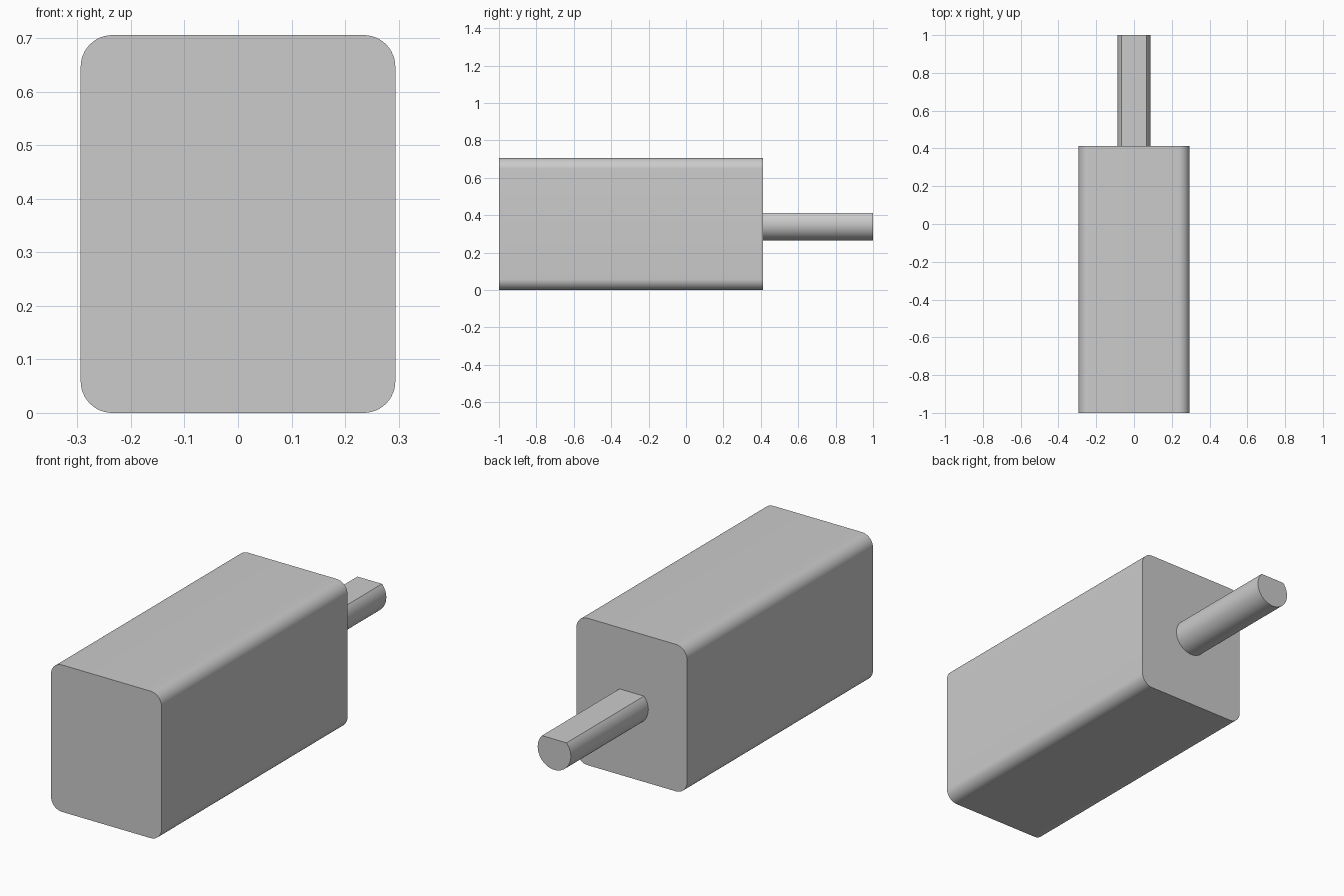
import bpy
import bmesh
from math import asin, cos, pi, radians, sin

cube = bpy.data.objects.get("Cube")
if cube:
    bpy.data.objects.remove(cube, do_unlink=True)

GREY = (0.6, 0.6, 0.6, 1.0)
material = bpy.data.materials.new("light grey")
material.use_nodes = True
material.diffuse_color = GREY
material.node_tree.nodes["Principled BSDF"].inputs["Base Color"].default_value = GREY


def arc(cx, cz, radius, start, end, steps):
    """Points of an arc in the x-z plane."""
    angles = [start + (end - start) * i / steps for i in range(steps + 1)]
    return [(cx + radius * cos(a), cz + radius * sin(a)) for a in angles]


def extrude_profile(name, profile, y_front, y_back):
    """Solid prism from an x-z profile, with smooth rounds and sharp ends."""
    bm = bmesh.new()
    face = bm.faces.new([bm.verts.new((x, y_front, z)) for x, z in profile])
    moved = bmesh.ops.extrude_face_region(bm, geom=[face], use_keep_orig=True)
    verts = [g for g in moved["geom"] if isinstance(g, bmesh.types.BMVert)]
    bmesh.ops.translate(bm, verts=verts, vec=(0, y_back - y_front, 0))
    bmesh.ops.recalc_face_normals(bm, faces=bm.faces)
    mesh = bpy.data.meshes.new(name)
    bm.to_mesh(mesh)
    bm.free()
    mesh.materials.append(material)
    obj = bpy.data.objects.new(name, mesh)
    bpy.context.collection.objects.link(obj)
    bpy.ops.object.select_all(action="DESELECT")
    obj.select_set(True)
    bpy.context.view_layer.objects.active = obj
    bpy.ops.object.shade_smooth_by_angle(angle=radians(30))
    return obj


# Housing: long box with four rounded lengthwise edges
half_width, height, corner = 0.294, 0.706, 0.059
mid_z = height / 2
body_profile = []
for i, (sx, sz) in enumerate([(1, 1), (-1, 1), (-1, -1), (1, -1)]):
    body_profile += arc(sx * (half_width - corner), mid_z + sz * (mid_z - corner),
                        corner, i * pi / 2, (i + 1) * pi / 2, 12)
extrude_profile("housing", body_profile, -1.0, 0.412)

# Shaft: round bar with a flat along its top
shaft_radius, flat_height = 0.088, 0.059
flat_angle = asin(flat_height / shaft_radius)
shaft_profile = arc(0, mid_z, shaft_radius, pi - flat_angle, 2 * pi + flat_angle, 48)
extrude_profile("shaft", shaft_profile, 0.412, 1.0)
